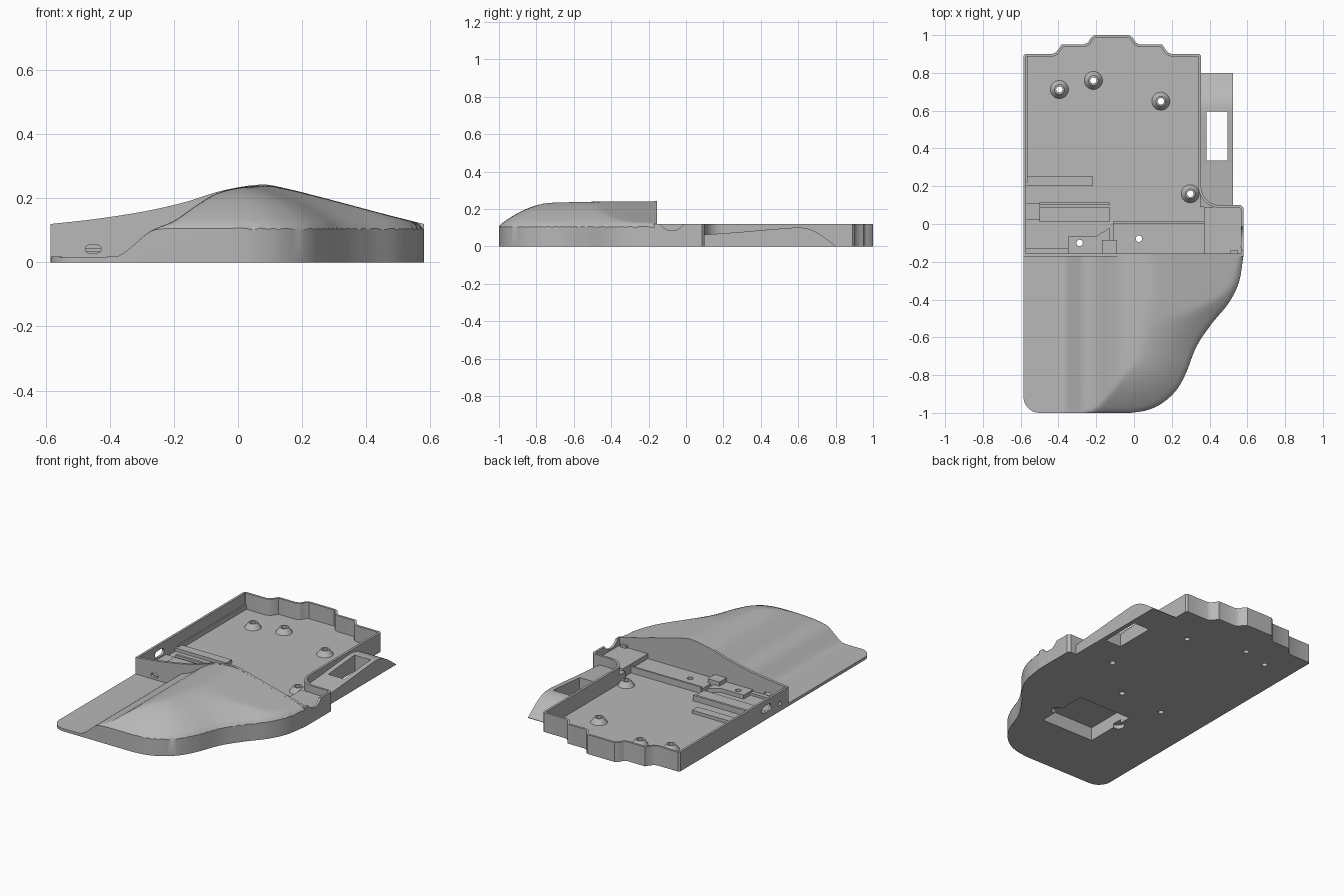
import bpy, bmesh, math
from mathutils import Vector, Matrix
from mathutils.geometry import intersect_point_line

cube = bpy.data.objects.get("Cube")
if cube:
    bpy.data.objects.remove(cube)

grey = bpy.data.materials.new("plain grey")
grey.use_nodes = True
grey.diffuse_color = (0.48, 0.48, 0.48, 1)
grey.node_tree.nodes["Principled BSDF"].inputs["Base Color"].default_value = grey.diffuse_color
parts = []


def finish(name, bm):
    bmesh.ops.recalc_face_normals(bm, faces=bm.faces)
    mesh = bpy.data.meshes.new(name)
    bm.to_mesh(mesh)
    bm.free()
    mesh.materials.append(grey)
    ob = bpy.data.objects.new(name, mesh)
    bpy.context.collection.objects.link(ob)
    parts.append(ob)
    return ob


def prism(name, pts, lo, hi, axis="z"):
    """Extrude a closed 2D profile along the given axis."""
    place = {"z": lambda a, b, c: (a, b, c), "y": lambda a, b, c: (a, c, b),
             "x": lambda a, b, c: (c, a, b)}[axis]
    bm = bmesh.new()
    low = [bm.verts.new(place(a, b, lo)) for a, b in pts]
    high = [bm.verts.new(place(a, b, hi)) for a, b in pts]
    bm.faces.new(low)
    bm.faces.new(high)
    n = len(pts)
    for i in range(n):
        j = (i + 1) % n
        bm.faces.new((low[i], low[j], high[j], high[i]))
    return finish(name, bm)


def box(name, x0, x1, y0, y1, z0, z1):
    return prism(name, [(x0, y0), (x1, y0), (x1, y1), (x0, y1)], z0, z1)


def oval(a, b, w, h):
    """Rounded slot profile; a circle when w equals h."""
    r, s, n = h / 2, (w - h) / 2, 24
    pts = []
    for i in range(n):
        t = 2 * math.pi * (i + 0.5) / n
        pts.append((a + math.copysign(s, math.cos(t)) + r * math.cos(t), b + r * math.sin(t)))
    return pts


def spline(pts, n=6):
    """Smooth open curve through the points."""
    p = [Vector(q) for q in pts]
    p = [2 * p[0] - p[1]] + p + [2 * p[-1] - p[-2]]
    out = []
    for i in range(1, len(p) - 2):
        a, b, c, d = p[i - 1:i + 3]
        for k in range(n):
            t = k / n
            out.append(tuple(0.5 * (2 * b + (c - a) * t + (2 * a - 5 * b + 4 * c - d) * t * t
                                    + (3 * b - a - 3 * c + d) * t ** 3)))
    return out + [tuple(p[-2])]


def inset(pts, dist):
    """Offset a counter-clockwise outline inwards."""
    out = []
    for i, q in enumerate(pts):
        a, b, c = Vector(pts[i - 1]), Vector(q), Vector(pts[(i + 1) % len(pts)])
        u, v = (b - a).normalized(), (c - b).normalized()
        nu, nv = Vector((-u.y, u.x)), Vector((-v.y, v.x))
        out.append(tuple(b + (nu + nv) * dist / (1 + nu.dot(nv))))
    return out


def boolean(ob, tool, mode="DIFFERENCE"):
    mod = ob.modifiers.new("cut", "BOOLEAN")
    mod.operation, mod.object, mod.solver = mode, tool, "EXACT"
    graph = bpy.context.evaluated_depsgraph_get()
    mesh = bpy.data.meshes.new_from_object(ob.evaluated_get(graph))
    ob.modifiers.clear()
    ob.data = mesh
    parts.remove(tool)
    bpy.data.objects.remove(tool)


# Palm rest: sculpted top trimmed to the rounded outline
rim = ([(-0.5 + 0.085 * math.cos(a), -0.915 + 0.085 * math.sin(a))
        for a in [math.pi * (1 + k / 16) for k in range(9)]]
       + spline([(-0.02, -1), (0.06, -0.988), (0.14, -0.955), (0.22, -0.885), (0.275, -0.79),
                 (0.33, -0.65), (0.41, -0.53), (0.5, -0.42), (0.555, -0.31), (0.58, -0.165)]))
crest = [(0.07, 0.243), (0.15, 0.231), (0.3, 0.193), (0.45, 0.153), (0.58, 0.12)]
section = spline([(-0.6, 0.018), (-0.4, 0.018), (-0.36, 0.028), (-0.32, 0.06), (-0.27, 0.1),
                  (-0.2, 0.13), (-0.12, 0.185), (-0.05, 0.222)] + crest)


def lerp(curve, x):
    for (x0, z0), (x1, z1) in zip(curve, curve[1:]):
        if x <= x1:
            return z0 + (z1 - z0) * max(0, (x - x0) / (x1 - x0))
    return curve[-1][1]


def rim_distance(x, y):
    p, best = Vector((x, y)), 9
    for a, b in zip(rim, rim[1:]):
        q, t = intersect_point_line(p, a, b)
        q = Vector(a).lerp(Vector(b), min(1, max(0, t)))
        best = min(best, (p - q.to_2d()).length)
    return best


def inside(x, y):
    hit, pts = False, rim + [(-0.585, -0.165)]
    for a, b in zip(pts, pts[1:] + pts[:1]):
        if (a[1] > y) != (b[1] > y) and x < a[0] + (y - a[1]) * (b[0] - a[0]) / (b[1] - a[1]):
            hit = not hit
    return hit


def palm_height(x, y):
    d = rim_distance(x, y) if inside(x, y) else 0
    dome = 0.113 + 0.13 * (1 - (1 - min(1, d / 0.34)) ** 2) - 0.012 * max(0, 1 - d / 0.014) ** 2
    flat = lerp(section, x)
    return 0.5 * (flat + dome - math.hypot(flat - dome, 0.006))


bm = bmesh.new()
bmesh.ops.create_grid(bm, x_segments=90, y_segments=70, size=1,
                      matrix=Matrix.Translation((0, -0.58, 0)) @ Matrix.Diagonal((0.62, 0.45, 1, 1)))
top = list(bm.verts)
ring = bmesh.ops.extrude_face_region(bm, geom=list(bm.faces))["geom"]
for v in ring:
    if isinstance(v, bmesh.types.BMVert):
        v.co.z = -0.1
for v in top:
    v.co.z = palm_height(v.co.x, v.co.y)
palm = finish("palm_rest", bm)
boolean(palm, prism("trim", rim + [(-0.585, -0.165)], 0, 0.5), "INTERSECT")

# Underside compartment with two finger notches
boolean(palm, box("pocket", -0.19, 0.18, -0.61, -0.27, -0.05, 0.085))
for x, y in [(-0.2, -0.38), (0.19, -0.47)]:
    boolean(palm, prism("notch", oval(x, y, 0.07, 0.07), -0.05, 0.025))

# Tray: stepped outline with a concave corner
corner = [(0.455 - 0.1 * math.cos(a), 0.2 - 0.1 * math.sin(a))
          for a in [math.pi / 2 * (1 - k / 8) for k in range(9)]]
step = [(0.2, 0.9), (0.18, 0.908), (0.162, 0.93), (0.15, 0.95),
        (0.03, 0.95), (0.01, 0.96), (-0.005, 0.985), (-0.025, 1)]
middle = -0.117
outline = ([(-0.585, -0.17), (0.58, -0.17), (0.58, 0.085), (0.565, 0.1)] + corner
           + [(0.355, 0.89), (0.345, 0.9)] + step
           + [(2 * middle - x, y) for x, y in reversed(step)]
           + [(-0.575, 0.9), (-0.585, 0.89)])
tray = prism("tray", outline, 0, 0.12)
boolean(tray, prism("hollow", inset(outline, 0.014), 0.02, 0.3))

# Thumb dip and side ports
boolean(tray, prism("dip", oval(-0.075, 0.16, 0.15, 0.15), 0.5, 0.7, "x"))
boolean(tray, prism("side_port", oval(0.045, 0.066, 0.09, 0.042), -0.7, -0.5, "x"))
boolean(tray, prism("side_hole", oval(-0.085, 0.05, 0.026, 0.026), -0.7, -0.5, "x"))

# Cross wall following the crest
brow = spline([(-0.585, 0.12), (-0.45, 0.135), (-0.3, 0.158), (-0.17, 0.187), (-0.05, 0.224)] + crest)
wall = prism("cross_wall", [(-0.585, 0.002)] + brow + [(0.58, 0.002)], -0.172, -0.155, "y")
for ob in (wall, tray):
    boolean(ob, prism("front_slot", oval(-0.452, 0.042, 0.05, 0.024), -0.3, -0.145, "y"))

# Interior ledges, rails and raised floors
box("edge_ledge", -0.575, -0.563, 0.22, 0.89, 0.015, 0.05)
box("long_rail", -0.575, -0.22, 0.2, 0.255, 0.015, 0.04)
box("holder_base", -0.5, -0.13, 0.01, 0.09, 0.015, 0.045)
box("holder_lip", -0.5, -0.13, 0.1, 0.115, 0.015, 0.055)
box("port_ledge", -0.575, -0.5, 0.02, 0.11, 0.015, 0.035)
box("low_rail", -0.575, -0.35, -0.156, -0.13, 0.015, 0.035)
box("small_post", -0.17, -0.09, -0.156, -0.085, 0.015, 0.07)
box("corner_block", 0.37, 0.57, -0.156, 0.09, 0.015, 0.075)
box("block_tab", 0.51, 0.55, -0.156, -0.14, 0.07, 0.09)
box("floor_edge_rail", -0.11, 0.37, 0.0, 0.012, 0.015, 0.06)
floors = [prism("left_raised_floor", [(-0.35, -0.156), (-0.13, -0.156), (-0.13, -0.02),
                                      (-0.2, -0.065), (-0.35, -0.065)], 0.015, 0.045),
          box("right_raised_floor", -0.11, 0.37, -0.156, 0.0, 0.015, 0.045)]

# Screw bosses with through holes
bosses = [(-0.395, 0.712), (-0.215, 0.76), (0.142, 0.65), (0.298, 0.16)]
for i, (x, y) in enumerate(bosses + [(-0.288, -0.1), (0.026, -0.078)]):
    drilled = [tray] + floors
    if i < len(bosses):
        bm = bmesh.new()
        bmesh.ops.create_cone(bm, cap_ends=True, segments=32, radius1=0.05, radius2=0.026,
                              depth=0.035, matrix=Matrix.Translation((x, y, 0.0345)))
        drilled = [tray, finish("screw_boss", bm)]
    for ob in drilled:
        boolean(ob, prism("drill", oval(x, y, 0.034, 0.034), -0.1, 0.2))

# Side strap bracket: curved wedge with a window
arch = spline([(0.09, 0.062), (0.3, 0.078), (0.5, 0.095), (0.6, 0.101), (0.66, 0.092),
               (0.72, 0.062), (0.8, 0.003)])
bracket = prism("strap_bracket", [(0.09, 0)] + arch + [(0.8, 0)], 0.35, 0.525, "x")
boolean(bracket, box("window", 0.385, 0.495, 0.335, 0.595, -0.1, 0.2))

# Smooth the curved surfaces and keep edges crisp
bpy.ops.object.select_all(action="DESELECT")
for ob in parts:
    ob.select_set(True)
bpy.context.view_layer.objects.active = tray
bpy.ops.object.shade_smooth_by_angle(angle=math.radians(30))
